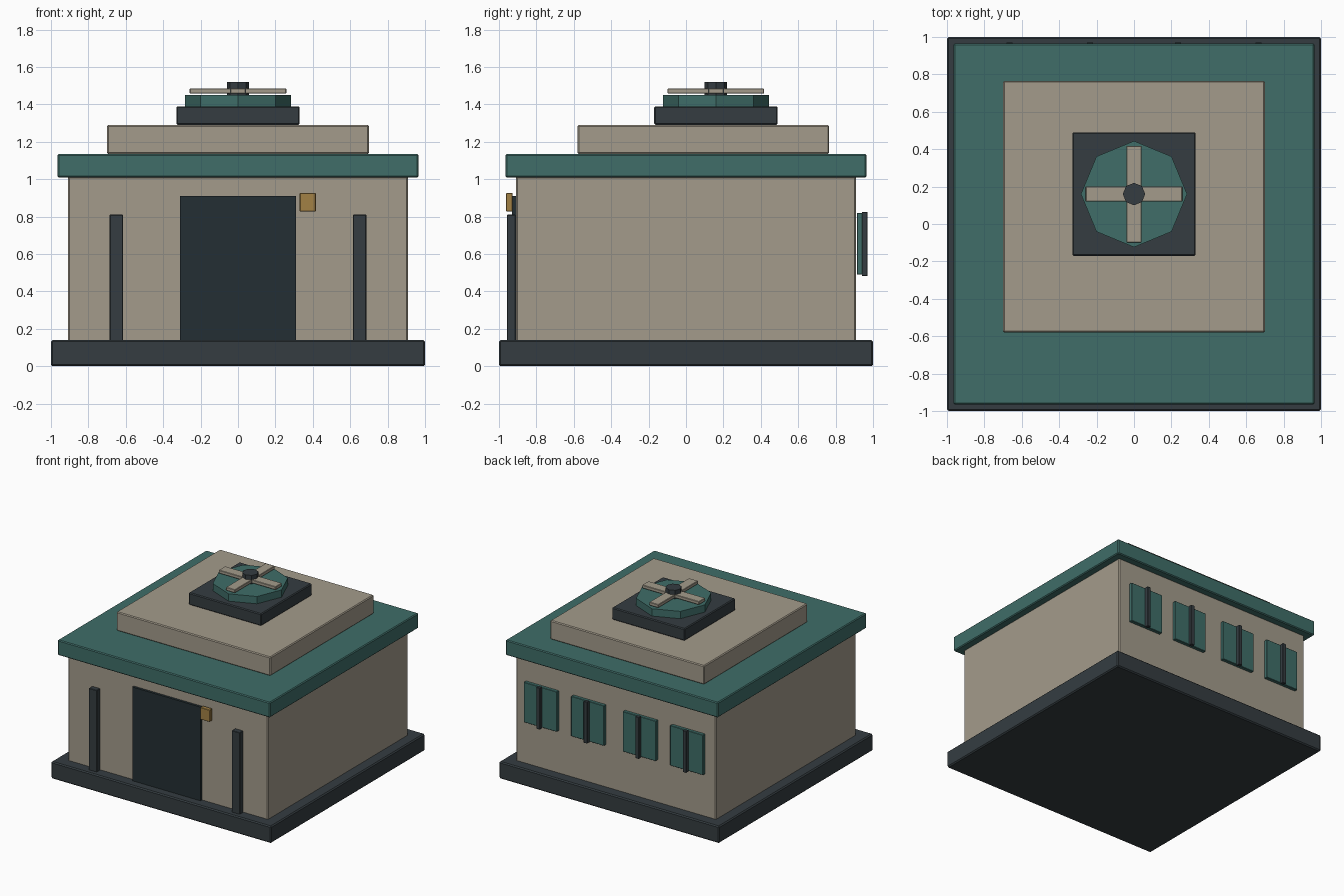
import bpy
import math

if "Cube" in bpy.data.objects:
    bpy.data.objects.remove(bpy.data.objects["Cube"])


def material(name, rgb):
    m = bpy.data.materials.new(name)
    m.diffuse_color = (*rgb, 1)
    m.use_nodes = True
    m.node_tree.nodes["Principled BSDF"].inputs["Base Color"].default_value = m.diffuse_color
    return m


STONE = material("stone", (0.37, 0.33, 0.26))
TEAL = material("teal", (0.05, 0.155, 0.14))
DARK = material("dark_metal", (0.035, 0.046, 0.053))
DOOR = material("door_dark", (0.017, 0.028, 0.033))
AMBER = material("amber", (0.36, 0.22, 0.06))


def finish(obj, name, mat, bevel):
    obj.name = name
    obj.data.materials.append(mat)
    if bevel:
        mod = obj.modifiers.new("edge_bevel", "BEVEL")
        mod.width = bevel
        mod.segments = 1
    return obj


def box(name, mat, x, y, z, bevel=0.0):
    """Box from (min, max) ranges on each axis."""
    bpy.ops.mesh.primitive_cube_add(
        size=1, location=[(a + b) / 2 for a, b in (x, y, z)])
    obj = bpy.context.object
    obj.scale = [b - a for a, b in (x, y, z)]
    bpy.ops.object.transform_apply(location=False, rotation=False, scale=True)
    return finish(obj, name, mat, bevel)


def octagon(name, mat, radius, y, z):
    bpy.ops.mesh.primitive_cylinder_add(
        vertices=8, radius=radius, depth=z[1] - z[0],
        location=(0, y, (z[0] + z[1]) / 2))
    return finish(bpy.context.object, name, mat, 0)


# Main stacked body
box("foundation", DARK, (-1, 1), (-1, 1), (0, 0.14), 0.009)
box("walls", STONE, (-0.91, 0.91), (-0.91, 0.91), (0.13, 1.015), 0.009)
box("roof_slab", TEAL, (-0.965, 0.965), (-0.965, 0.965), (1.01, 1.135), 0.007)
box("upper_roof", STONE, (-0.70, 0.70), (-0.58, 0.765), (1.135, 1.29), 0.007)

# Roof fan unit
FAN_Y = 0.16
box("fan_base", DARK, (-0.33, 0.33), (FAN_Y - 0.33, FAN_Y + 0.33), (1.29, 1.39), 0.007)
octagon("fan_housing", TEAL, 0.284, FAN_Y, (1.385, 1.45))
for name, hx, hy in (("fan_blade_x", 0.258, 0.041), ("fan_blade_y", 0.041, 0.258)):
    box(name, STONE, (-hx, hx), (FAN_Y - hy, FAN_Y + hy), (1.457, 1.484), 0.003)
octagon("fan_hub", DARK, 0.06, FAN_Y, (1.44, 1.52))

# Front: door, side posts, lamp
box("door", DOOR, (-0.31, 0.31), (-0.93, -0.90), (0.135, 0.91))
for side, cx in (("left", -0.65), ("right", 0.65)):
    box(f"{side}_post", DARK, (cx - 0.036, cx + 0.036), (-0.957, -0.912), (0.135, 0.81), 0.003)
box("door_lamp", AMBER, (0.33, 0.416), (-0.962, -0.927), (0.827, 0.926), 0.003)

# Back windows with centre mullions
for i, cx in enumerate((-0.665, -0.235, 0.235, 0.665)):
    box(f"window_{i + 1}", TEAL, (cx - 0.15, cx + 0.15), (0.913, 0.943), (0.49, 0.82), 0.003)
    box(f"window_mullion_{i + 1}", DARK, (cx - 0.016, cx + 0.016), (0.94, 0.971), (0.483, 0.825), 0.002)
